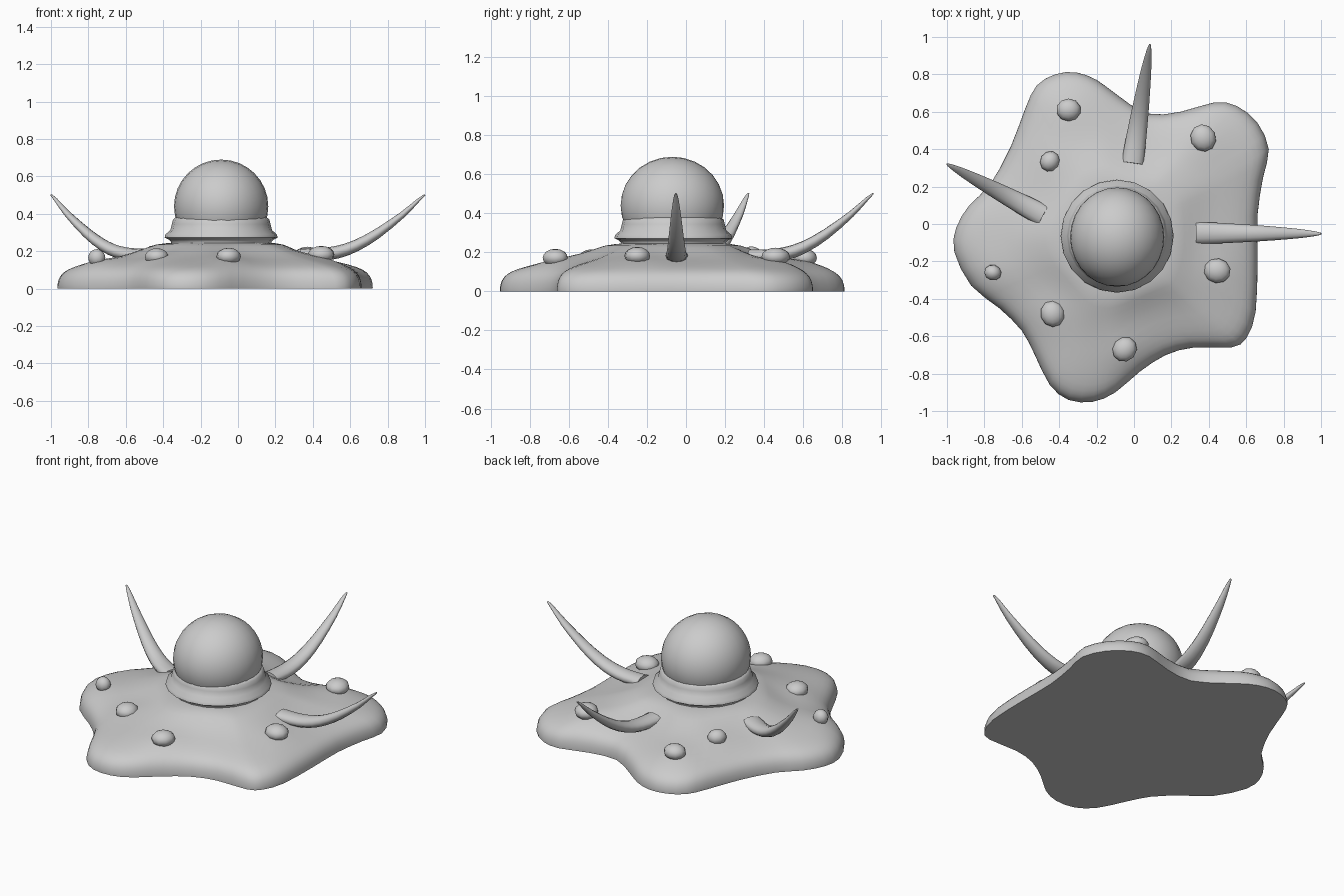
import bpy, bmesh, math
from mathutils import Vector, Matrix

cube = bpy.data.objects.get("Cube")
if cube:
    bpy.data.objects.remove(cube)

grey = bpy.data.materials.new("plain_grey")
grey.use_nodes = True
grey.diffuse_color = (0.6, 0.6, 0.6, 1)
grey.node_tree.nodes["Principled BSDF"].inputs["Base Color"].default_value = (0.6, 0.6, 0.6, 1)

CENTRE = Vector((-0.09, -0.065))


def finish(bm, name, angle=50):
    """Turn a bmesh into a smooth-shaded grey object."""
    bmesh.ops.recalc_face_normals(bm, faces=bm.faces)
    mesh = bpy.data.meshes.new(name)
    bm.to_mesh(mesh)
    bm.free()
    mesh.materials.append(grey)
    obj = bpy.data.objects.new(name, mesh)
    bpy.context.collection.objects.link(obj)
    bpy.ops.object.select_all(action="DESELECT")
    obj.select_set(True)
    bpy.context.view_layer.objects.active = obj
    bpy.ops.object.shade_smooth_by_angle(angle=math.radians(angle))
    return obj


def loft(bm, rings):
    """Bridge equal-length rings of points and cap both ends."""
    rows = [[bm.verts.new(p) for p in ring] for ring in rings]
    for a, b in zip(rows, rows[1:]):
        for i in range(len(a)):
            j = (i + 1) % len(a)
            bm.faces.new((a[i], a[j], b[j], b[i]))
    bm.faces.new(rows[0])
    bm.faces.new(rows[-1])


def smooth_path(points, steps, closed=False):
    """Catmull-Rom curve through the points."""
    n = len(points)
    pick = lambda i: Vector(points[i % n] if closed else points[max(0, min(n - 1, i))])
    out = []
    for i in range(n if closed else n - 1):
        a, b, c, d = (pick(i + k) for k in (-1, 0, 1, 2))
        for s in range(steps):
            t = s / steps
            out.append(0.5 * (2 * b + (c - a) * t + (2 * a - 5 * b + 4 * c - d) * t ** 2
                              + (3 * b - a - 3 * c + d) * t ** 3))
    if not closed:
        out.append(pick(n - 1))
    return out


# Nodules: x, y, z, radius
nodules = [(-0.35, 0.61, 0.172, 0.066), (-0.45, 0.335, 0.185, 0.056),
           (0.37, 0.46, 0.178, 0.074), (0.445, -0.25, 0.182, 0.072),
           (-0.05, -0.67, 0.172, 0.069), (-0.435, -0.48, 0.17, 0.071),
           (-0.755, -0.26, 0.165, 0.046)]

# Lobed base skirt, blending from the wavy outline up to a round collar
outline = [(0.66, 0.05), (0.69, 0.25), (0.72, 0.4), (0.66, 0.54), (0.55, 0.63),
           (0.43, 0.65), (0.25, 0.6), (0.07, 0.59), (-0.09, 0.69), (-0.2, 0.77),
           (-0.31, 0.81), (-0.42, 0.8), (-0.52, 0.74), (-0.58, 0.62), (-0.66, 0.41),
           (-0.77, 0.21), (-0.88, 0.1), (-0.95, -0.02), (-0.96, -0.15), (-0.87, -0.33),
           (-0.72, -0.45), (-0.6, -0.57), (-0.53, -0.7), (-0.45, -0.86), (-0.35, -0.94),
           (-0.22, -0.95), (-0.1, -0.9), (0.03, -0.79), (0.17, -0.7), (0.32, -0.66),
           (0.52, -0.66), (0.6, -0.61), (0.65, -0.47), (0.66, -0.2)]
edge = smooth_path(outline, 2, closed=True)
profile = smooth_path([(1, 0), (1, 0.02), (0.985, 0.055), (0.94, 0.088), (0.85, 0.115),
                       (0.68, 0.142), (0.45, 0.172), (0.26, 0.208), (0.13, 0.235),
                       (0, 0.245)], 2)
rings = []
for blend, height in profile:
    ring = []
    for p in edge:
        inner = CENTRE + (p - CENTRE).normalized() * 0.27
        q = inner.lerp(p, blend)
        swell = sum(math.exp(-((q.x - x) ** 2 + (q.y - y) ** 2) / 0.015) for x, y, z, r in nodules)
        lift = 0.016 * swell * min(1, height / 0.12) ** 2
        ring.append((q.x, q.y, height + lift))
    rings.append(ring)
bm = bmesh.new()
loft(bm, rings)
finish(bm, "lobed_base", 60)

# Flared collar under the dome
collar = [(0.27, 0.22), (0.268, 0.25), (0.28, 0.262), (0.302, 0.272), (0.298, 0.29),
          (0.272, 0.312), (0.264, 0.345), (0.258, 0.368), (0.245, 0.38), (0.2, 0.38)]
bm = bmesh.new()
sides = 20
loft(bm, [[(CENTRE.x + r * math.cos(math.tau * i / sides),
            CENTRE.y + r * math.sin(math.tau * i / sides), z) for i in range(sides)]
          for r, z in collar])
finish(bm, "neck_collar", 60)

# Round dome, poles lying front to back
bm = bmesh.new()
bmesh.ops.create_uvsphere(bm, u_segments=32, v_segments=14, radius=1)
bm.transform(Matrix.Translation((CENTRE.x, -0.07, 0.44)) @ Matrix.Diagonal((0.252, 0.265, 0.25, 1))
             @ Matrix.Rotation(math.pi / 2, 4, "X"))
finish(bm, "dome", 60)

# Small nodules on the skirt
for n, (x, y, z, r) in enumerate(nodules):
    bm = bmesh.new()
    bmesh.ops.create_uvsphere(bm, u_segments=10, v_segments=8, radius=1)
    bm.transform(Matrix.Translation((x, y, z)) @ Matrix.Rotation(n, 4, "Z")
                 @ Matrix.Diagonal((r, r * 0.92, 0.046, 1)))
    finish(bm, f"nodule_{n + 1}", 60)

# Curved horns: along, height, half width, half thickness
horn = [(0, 0.185, 0.058, 0.03), (0.15, 0.182, 0.056, 0.034), (0.3, 0.195, 0.051, 0.034),
        (0.45, 0.23, 0.045, 0.031), (0.62, 0.295, 0.037, 0.026), (0.82, 0.395, 0.025, 0.017),
        (0.95, 0.475, 0.013, 0.009), (1, 0.502, 0.005, 0.004)]
stations = smooth_path(horn, 2)
for name, root, tip in (("left_horn", (0.33, -0.048), (1, -0.052)),
                        ("back_horn", (-0.008, 0.325), (0.085, 0.96)),
                        ("right_horn", (-0.485, 0.045), (-1, 0.32))):
    root, tip = Vector(root), Vector(tip)
    ahead = (tip - root).normalized()
    span = (tip - root).length
    side = Vector((-ahead.y, ahead.x, 0))
    rings = []
    for k, (along, z, wide, thick) in enumerate(stations):
        a, b = stations[max(k - 1, 0)], stations[min(k + 1, len(stations) - 1)]
        slope = math.atan2(b[1] - a[1], (b[0] - a[0]) * span)
        up = Vector((-math.sin(slope) * ahead.x, -math.sin(slope) * ahead.y, math.cos(slope)))
        mid = Vector((*root.lerp(tip, along), z))
        rings.append([mid + side * wide * math.cos(math.tau * i / 12)
                      + up * thick * math.sin(math.tau * i / 12) for i in range(12)])
    bm = bmesh.new()
    loft(bm, rings)
    finish(bm, name)
